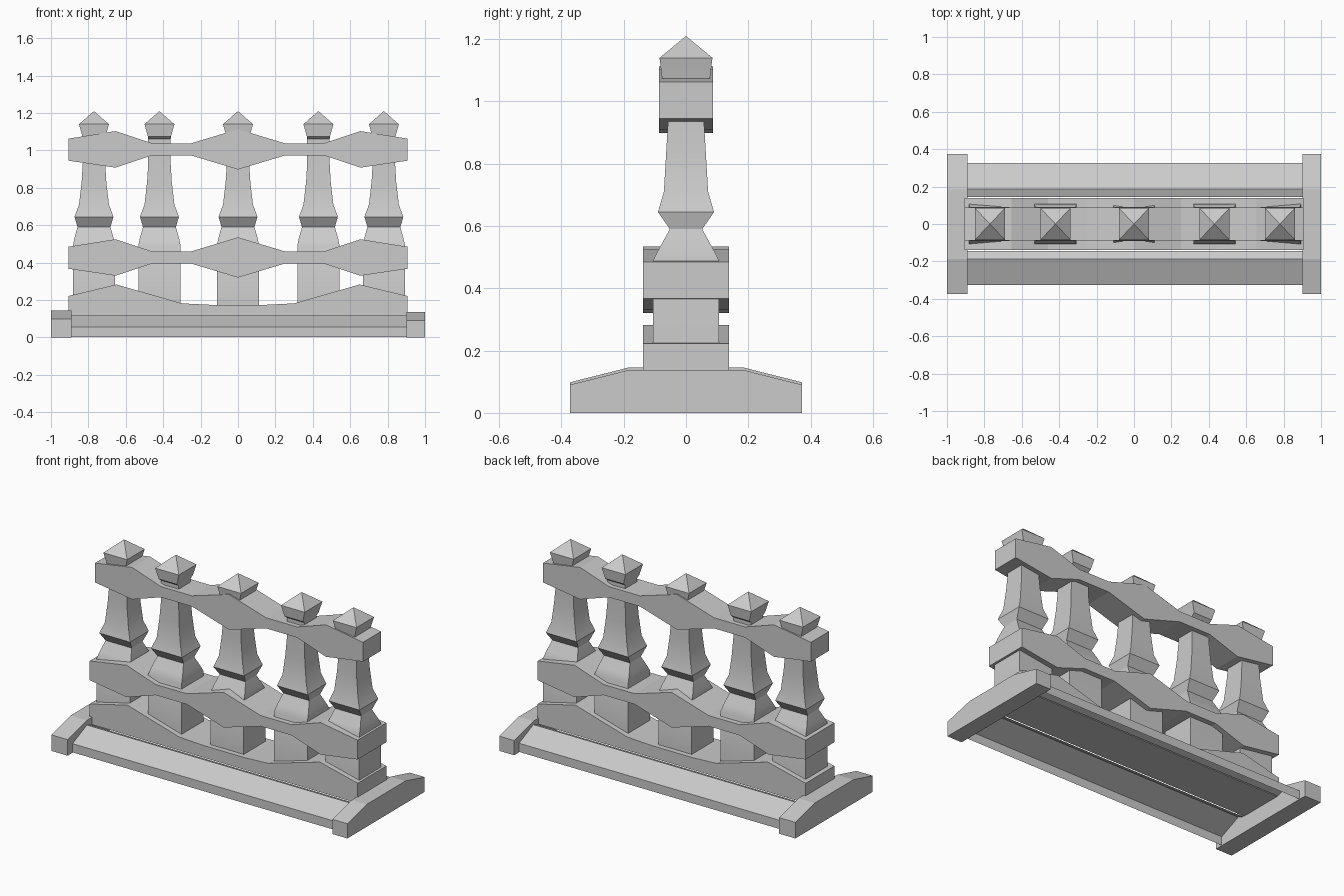
import bpy
import bmesh
import math

old = bpy.data.objects.get("Cube")
if old:
    bpy.data.objects.remove(old, do_unlink=True)

stone = bpy.data.materials.new("grey_stone")
stone.use_nodes = True
GREY = (0.6, 0.6, 0.6, 1)
stone.diffuse_color = GREY
stone.node_tree.nodes["Principled BSDF"].inputs["Base Color"].default_value = GREY


def finish(name, bm, closed=True):
    if closed:
        bmesh.ops.recalc_face_normals(bm, faces=bm.faces)
    mesh = bpy.data.meshes.new(name)
    bm.to_mesh(mesh)
    bm.free()
    mesh.materials.append(stone)
    obj = bpy.data.objects.new(name, mesh)
    bpy.context.collection.objects.link(obj)
    return obj


def extrude_profile(name, points, axis, start, end):
    """Closed prism: points are (x, z) along y, or (y, z) along x."""
    bm = bmesh.new()
    place = (lambda p, d: (d, p[0], p[1])) if axis == "x" else (lambda p, d: (p[0], d, p[1]))
    a = [bm.verts.new(place(p, start)) for p in points]
    b = [bm.verts.new(place(p, end)) for p in points]
    bm.faces.new(a)
    bm.faces.new(b[::-1])
    for i in range(len(a)):
        j = (i + 1) % len(a)
        bm.faces.new((a[j], a[i], b[i], b[j]))
    return finish(name, bm)


def mirrored(half):
    """Full outline from x = -end to x = +end, from its left half."""
    return half + [(-x, z) for x, z in reversed(half) if x < 0]


# Wavy rails, the lower one deeper
rail_top = mirrored([(-0.905, 0.485), (-0.655, 0.525), (-0.46, 0.46), (-0.25, 0.46), (0, 0.535)])
rail_bottom = mirrored([(-0.905, 0.367), (-0.655, 0.33), (-0.46, 0.395), (-0.25, 0.395), (0, 0.32)])
for name, lift, depth in (("middle_rail", 0, 0.138), ("upper_rail", 0.578, 0.087)):
    outline = [(x, z + lift) for x, z in rail_top + rail_bottom[::-1]]
    extrude_profile(name, outline, "y", -depth, depth)

# Wavy plinth under the posts
plinth = mirrored([(-0.905, 0.1), (-0.905, 0.222), (-0.65, 0.283), (-0.3, 0.182), (-0.14, 0.174)])
extrude_profile("plinth", plinth, "y", -0.138, 0.138)

# Stepped square posts: half width in x, half depth in y, height
SECTIONS = [(0.113, 0.106, 0.14), (0.113, 0.106, 0.49), (0.105, 0.085, 0.53),
            (0.088, 0.052, 0.59), (0.104, 0.09, 0.645), (0.08, 0.071, 0.71),
            (0.066, 0.064, 0.83), (0.06, 0.058, 0.93), (0.06, 0.058, 1.06),
            (0.062, 0.077, 1.075), (0.08, 0.085, 1.14)]
for n, x in enumerate((-0.77, -0.42, 0, 0.43, 0.78)):
    bm = bmesh.new()
    rings = [[bm.verts.new((x + sx * w, sy * d, z))
              for sx, sy in ((-1, -1), (1, -1), (1, 1), (-1, 1))] for w, d, z in SECTIONS]
    bm.faces.new(rings[0][::-1])
    tip = bm.verts.new((x, 0, 1.21))
    for i in range(4):
        j = (i + 1) % 4
        for lo, hi in zip(rings, rings[1:]):
            bm.faces.new((lo[i], lo[j], hi[j], hi[i]))
        bm.faces.new((rings[-1][i], rings[-1][j], tip))
    post = finish(f"post_{n + 1}", bm)
    bpy.ops.object.select_all(action="DESELECT")
    post.select_set(True)
    bpy.context.view_layer.objects.active = post
    bpy.ops.object.shade_smooth_by_angle(angle=math.radians(30))

# Sloped skirts, open underneath
SKIRT = [(0.325, 0.002), (0.325, 0.055), (0.187, 0.116), (0.145, 0.1)]
for name, side in (("front_skirt", -1), ("back_skirt", 1)):
    bm = bmesh.new()
    rows = [[bm.verts.new((x, side * y, z)) for x in (-0.895, 0.905)] for y, z in SKIRT]
    for lo, hi in zip(rows, rows[1:]):
        quad = (lo[0], lo[1], hi[1], hi[0])
        bm.faces.new(quad if side < 0 else quad[::-1])
    finish(name, bm, closed=False)

# Bevelled end feet
for name, x0, x1, drop in (("right_foot", -1, -0.89, 0), ("left_foot", 0.9, 1, 0.008)):
    foot = [(-0.373, 0), (-0.373, 0.098 - drop), (-0.187, 0.145 - drop),
            (0.187, 0.145 - drop), (0.373, 0.098 - drop), (0.373, 0)]
    extrude_profile(name, foot, "x", x0, x1)
